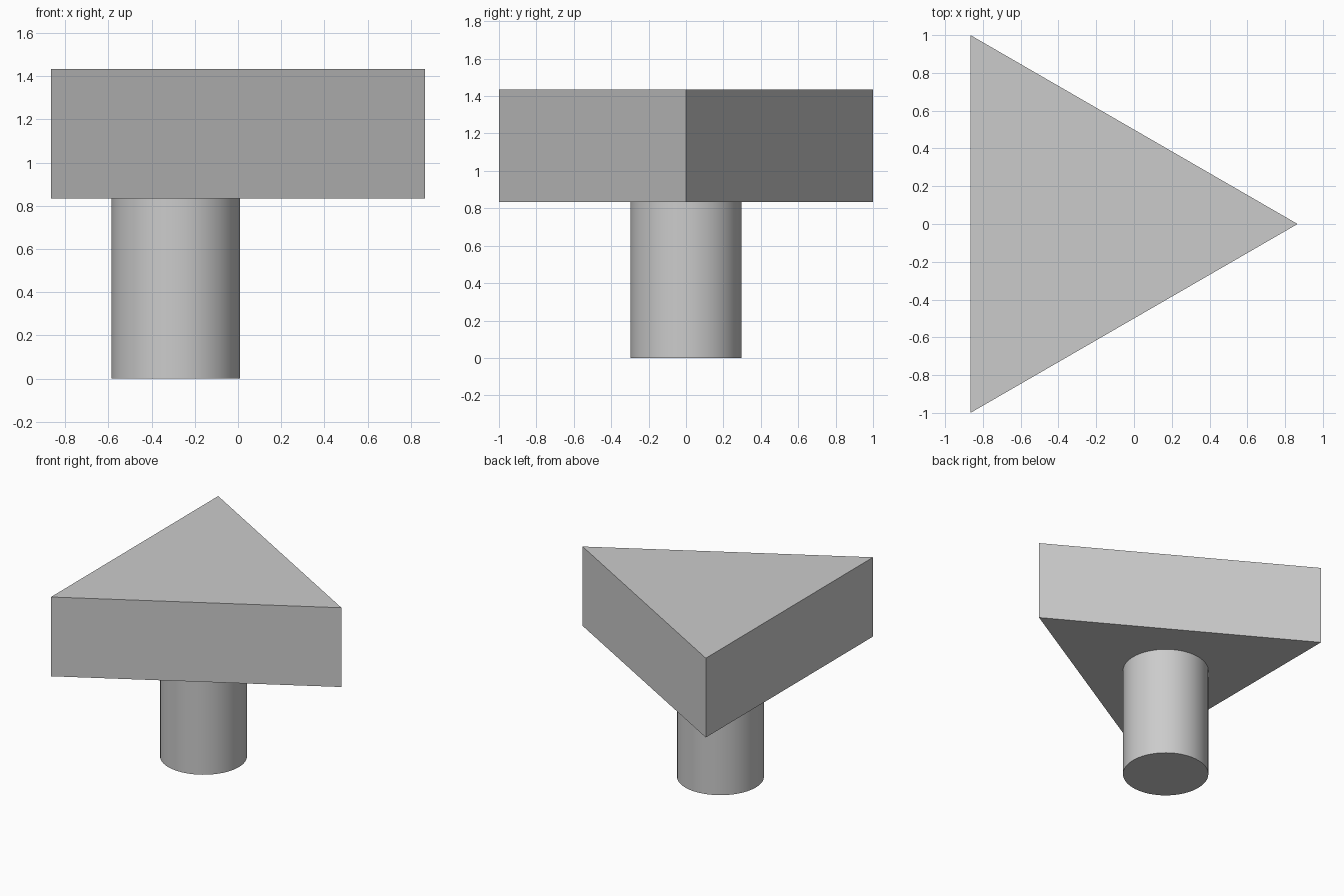
import bpy, math

if "Cube" in bpy.data.objects:
    bpy.data.objects.remove(bpy.data.objects["Cube"])

# Main dimensions
H = math.sqrt(3) / 2          # half depth of the triangle along x
CX = -H / 3                   # centroid of the triangle
Z0, Z1 = 0.834, 1.434         # underside and top of the slab


def cylinder(name, sides, radius, z0, z1, rotation=0.0):
    bpy.ops.mesh.primitive_cylinder_add(
        vertices=sides, radius=radius, depth=z1 - z0,
        location=(CX, 0, (z0 + z1) / 2), rotation=(0, 0, rotation))
    obj = bpy.context.object
    obj.name = name
    return obj


# Triangular slab: a three-sided prism with one corner pointing to +x
slab = cylinder("triangular_slab", 3, 4 * H / 3, Z0, Z1, -math.pi / 2)
bpy.ops.object.transform_apply(location=False, rotation=True, scale=False)
# Make sure the corner points to +x whatever the primitive's start angle
tip = max(slab.data.vertices, key=lambda v: v.co.x).co
slab.rotation_euler.z = -math.atan2(tip.y, tip.x)

# Round post below the slab's centroid
post = cylinder("post", 64, 0.298, 0, Z0)
bpy.ops.object.shade_smooth_by_angle(angle=math.radians(30))
